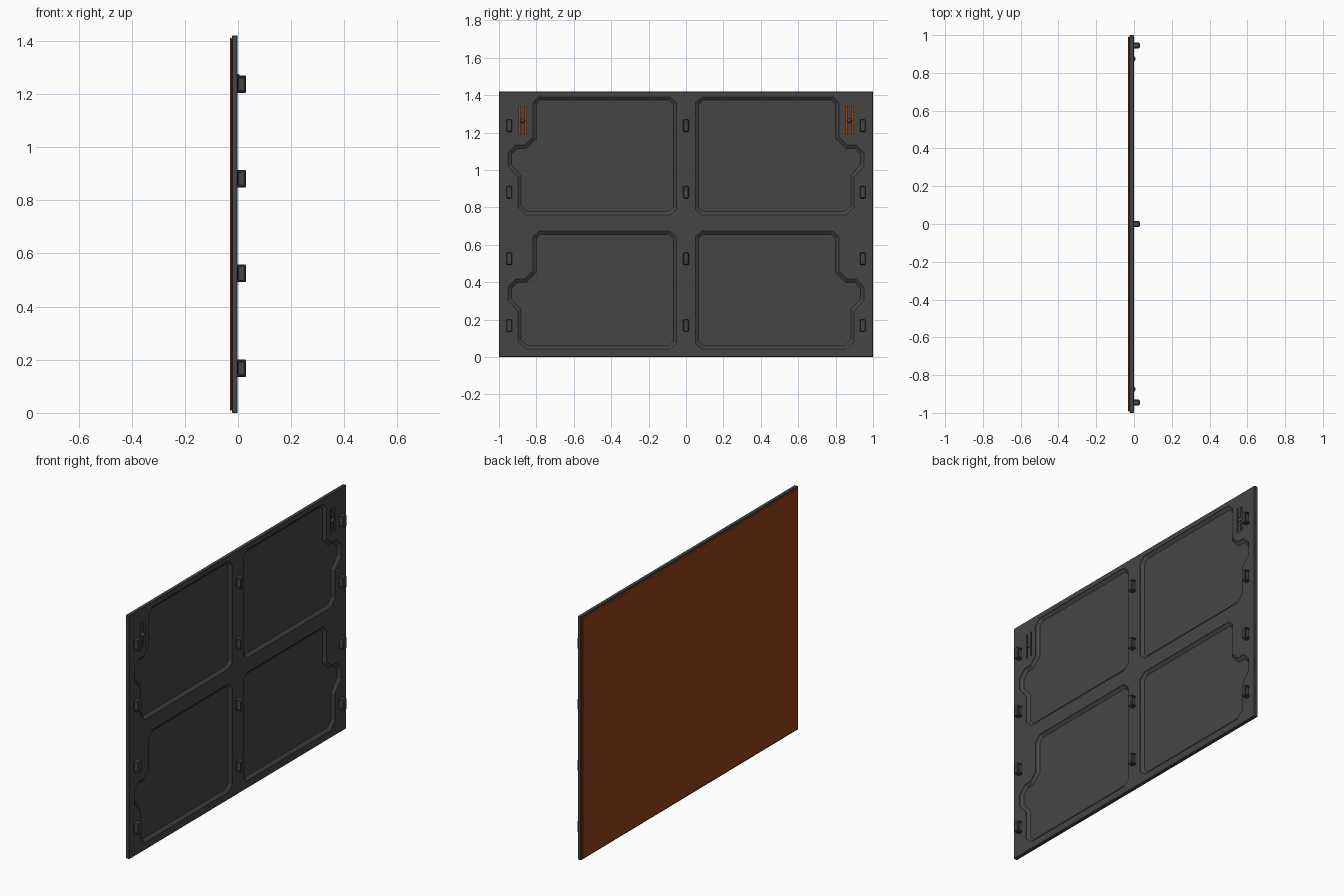
import bpy, bmesh
from mathutils import Vector

if "Cube" in bpy.data.objects:
    bpy.data.objects.remove(bpy.data.objects["Cube"])

FACE, MID, BACK, H = -0.001, -0.023, -0.031, 1.42


def material(name, rgb):
    m = bpy.data.materials.new(name)
    m.diffuse_color = (*rgb, 1)
    m.use_nodes = True
    m.node_tree.nodes["Principled BSDF"].inputs["Base Color"].default_value = m.diffuse_color
    return m


DARK = material("dark_plastic", (0.06, 0.06, 0.06))
ORANGE = material("orange_paint", (0.3, 0.055, 0.01))


def finish(name, bm, mat=None):
    bmesh.ops.recalc_face_normals(bm, faces=bm.faces)
    me = bpy.data.meshes.new(name)
    bm.to_mesh(me)
    bm.free()
    ob = bpy.data.objects.new(name, me)
    bpy.context.collection.objects.link(ob)
    if mat:
        me.materials.append(mat)
    return ob


def box_bm(lo, hi, bevel=0.0):
    bm = bmesh.new()
    bmesh.ops.create_cube(bm, size=1)
    for v in bm.verts:
        v.co = [(a + b) / 2 + c * (b - a) for a, b, c in zip(lo, hi, v.co)]
    if bevel:
        bmesh.ops.bevel(bm, geom=bm.edges[:], offset=bevel, segments=1, affect='EDGES')
    return bm


def inset(pts, d):
    # mitred inward offset of a counter-clockwise outline
    out = []
    for i, p in enumerate(pts):
        p, a, b = Vector(p), Vector(pts[i - 1]), Vector(pts[(i + 1) % len(pts)])
        e, f = (p - a).normalized(), (b - p).normalized()
        n, m = Vector((-e.y, e.x)), Vector((-f.y, f.x))
        out.append(p + (n + m) * d / (1 + n.dot(m)))
    return out


def loft(name, sections):
    # stacked (x, outline) sections closed into a solid
    bm = bmesh.new()
    rings = [[bm.verts.new((x, p[0], p[1])) for p in pts] for x, pts in sections]
    for r, s in zip(rings, rings[1:]):
        for i in range(len(r)):
            j = (i + 1) % len(r)
            bm.faces.new((r[i], r[j], s[j], s[i]))
    bm.faces.new(rings[0])
    bm.faces.new(rings[-1])
    return finish(name, bm)


# Outer skin and inner panel
finish("outer_skin", box_bm((BACK, -0.993, 0.007), (MID, 0.993, H - 0.007), 0.004), ORANGE)
panel = finish("inner_panel", box_bm((MID, -1, 0), (FACE, 1, H), 0.002), DARK)

# Stepped recess outline, upper right quarter
OUTLINE = [(0.085, 0.759), (0.856, 0.759), (0.899, 0.80), (0.899, 0.962),
           (0.952, 1.021), (0.952, 1.091), (0.909, 1.134), (0.861, 1.134),
           (0.818, 1.177), (0.818, 1.359), (0.785, 1.391), (0.085, 1.391),
           (0.05, 1.359), (0.05, 0.791)]
cutters = []
for s in (-1, 1):
    for dz in (0, -0.717):
        def ring(d):
            return [(s * p[0], p[1] + dz) for p in inset(OUTLINE, d)]
        cutters.append(loft("recess_cutter", [(0.02, ring(0)), (FACE - 0.002, ring(0)),
                                              (FACE - 0.015, ring(0.018))]))
    # Handle slots
    for y in (0.858, 0.890):
        cutters.append(finish("slot_cutter", box_bm((MID - 0.0005, s * y - 0.005, 1.19),
                                                    (0.02, s * y + 0.005, 1.338))))
for c in cutters:
    mod = panel.modifiers.new("cut", 'BOOLEAN')
    mod.operation, mod.object, mod.solver = 'DIFFERENCE', c, 'EXACT'
    c.hide_render = True
    c.hide_set(True)

# Apply the cuts and remove the cutters
bpy.context.view_layer.update()
cut = bpy.data.meshes.new_from_object(panel.evaluated_get(bpy.context.evaluated_depsgraph_get()))
panel.modifiers.clear()
panel.data = cut
for c in cutters:
    bpy.data.objects.remove(c)

# Release knobs between the slots
for s in (-1, 1):
    bm = bmesh.new()
    bmesh.ops.create_uvsphere(bm, u_segments=16, v_segments=8, radius=0.013)
    for v in bm.verts:
        v.co = (v.co.x * 0.7 + FACE, v.co.y + s * 0.874, v.co.z + 1.263)
    for f in bm.faces:
        f.smooth = True
    finish("release_knob", bm, DARK)

# Mounting clips with hollowed sides
for y in (-0.945, 0, 0.945):
    for z in (0.168, 0.525, 0.881, 1.237):
        bm = box_bm((FACE - 0.003, y - 0.015, z - 0.033), (0.031, y + 0.015, z + 0.033))
        ends = [e for e in bm.edges if all(v.co.x > 0 for v in e.verts)
                or abs(e.verts[0].co.x - e.verts[1].co.x) > 0.01]
        bmesh.ops.bevel(bm, geom=ends, offset=0.004, segments=1, affect='EDGES')
        bm.normal_update()
        sides = [f for f in bm.faces if abs(f.normal.y) > 0.99]
        bmesh.ops.inset_individual(bm, faces=sides, thickness=0.006)
        bmesh.ops.inset_individual(bm, faces=sides, thickness=0.001, depth=-0.006)
        finish("mounting_clip", bm, DARK)
